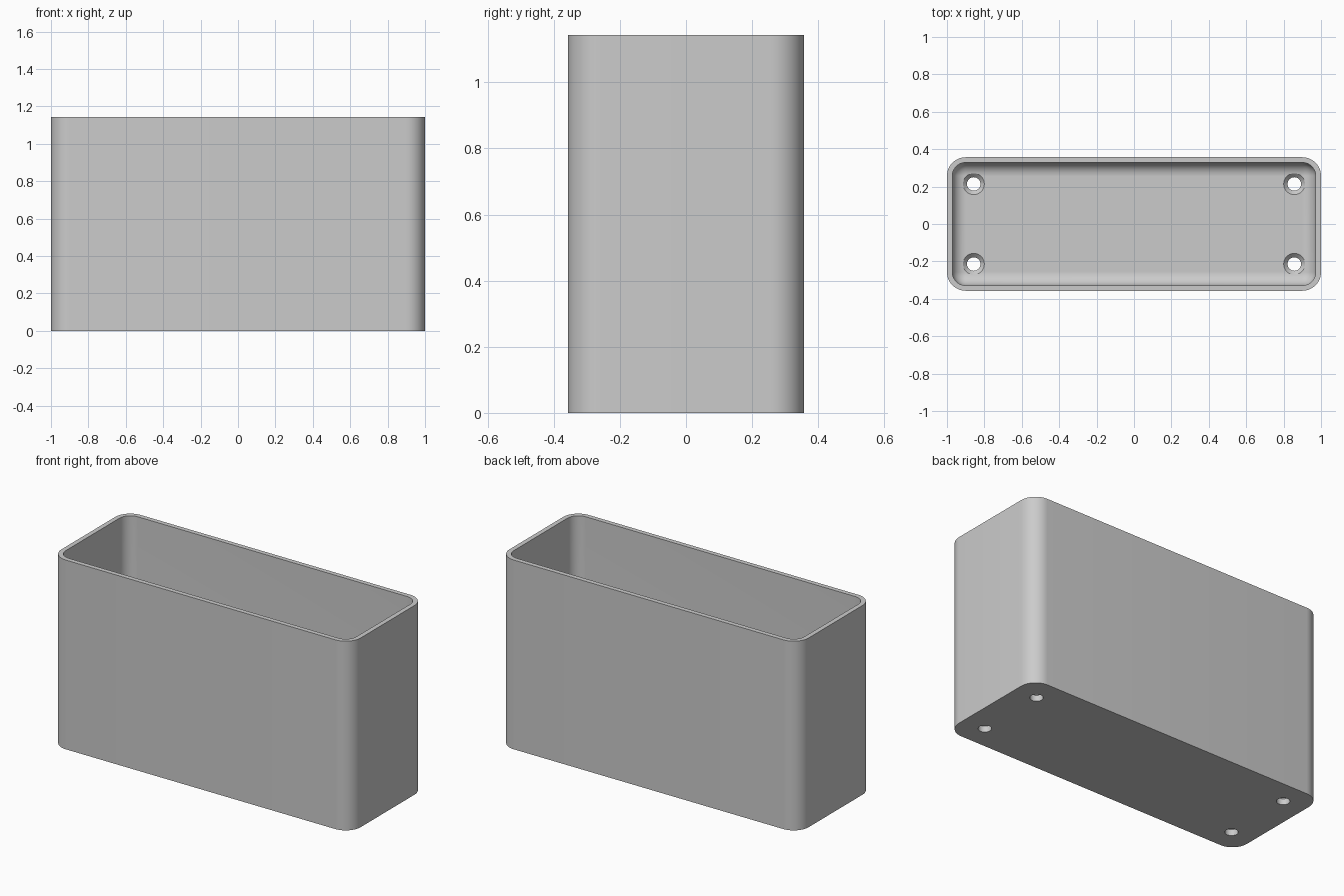
import bpy, bmesh
from math import sin, cos, pi

cube = bpy.data.objects.get("Cube")
if cube:
    bpy.data.objects.remove(cube, do_unlink=True)

WIDTH, DEPTH, HEIGHT = 2.0, 0.714, 1.143
WALL, FLOOR = 0.0286, 0.057
OUTER_R = 0.1
INNER_R = OUTER_R - WALL
STEPS = 12

grey = bpy.data.materials.new("plain grey")
grey.use_nodes = True
grey.diffuse_color = (0.6, 0.6, 0.6, 1)
grey.node_tree.nodes["Principled BSDF"].inputs["Base Color"].default_value = (0.6, 0.6, 0.6, 1)


def make_object(name, bm):
    bmesh.ops.remove_doubles(bm, verts=bm.verts, dist=0.0001)
    bmesh.ops.recalc_face_normals(bm, faces=bm.faces)
    mesh = bpy.data.meshes.new(name)
    bm.to_mesh(mesh)
    bm.free()
    mesh.materials.append(grey)
    obj = bpy.data.objects.new(name, mesh)
    bpy.context.collection.objects.link(obj)
    return obj


def rounded_loop(inset, z):
    """Points of the rounded rectangle, shrunk inwards by inset."""
    radius = max(OUTER_R - inset, 0)
    cx, cy = WIDTH / 2 - inset - radius, DEPTH / 2 - inset - radius
    points = []
    for i, (sx, sy) in enumerate([(1, 1), (-1, 1), (-1, -1), (1, -1)]):
        for k in range(STEPS + 1):
            a = (i + k / STEPS) * pi / 2
            points.append((sx * cx + radius * cos(a), sy * cy + radius * sin(a), z))
    return points


def loft(bm, loops):
    """Skin a stack of loops and cap both ends."""
    rings = [[bm.verts.new(p) for p in loop] for loop in loops]
    for a, b in zip(rings, rings[1:]):
        for i in range(len(a)):
            j = (i + 1) % len(a)
            bm.faces.new((a[i], a[j], b[j], b[i]))
    bm.faces.new(rings[0])
    bm.faces.new(rings[-1])


# Open box: outer wall, rim, inner wall, then the fillet down to the floor
loops = [rounded_loop(0, 0), rounded_loop(0, HEIGHT), rounded_loop(WALL, HEIGHT)]
for k in range(STEPS + 1):
    a = k / STEPS * pi / 2
    loops.append(rounded_loop(WALL + INNER_R * (1 - cos(a)), FLOOR + INNER_R * (1 - sin(a))))
bm = bmesh.new()
loft(bm, loops)
box = make_object("box_shell", bm)

# Four countersunk screw holes through the floor
HOLE_R, SINK_R, SIDES = 0.036, 0.057, 32
profile = [(HOLE_R, -0.1), (HOLE_R, FLOOR - SINK_R + HOLE_R), (SINK_R, FLOOR), (SINK_R, FLOOR + 0.1)]
bm = bmesh.new()
for x in (-0.857, 0.857):
    for y in (-0.214, 0.214):
        loft(bm, [[(x + r * cos(2 * pi * i / SIDES), y + r * sin(2 * pi * i / SIDES), z)
                   for i in range(SIDES)] for r, z in profile])
cutter = make_object("screw_hole_cutter", bm)
cutter.hide_render = True

cut = box.modifiers.new("screw holes", "BOOLEAN")
cut.operation = "DIFFERENCE"
cut.solver = "EXACT"
cut.object = cutter
bpy.ops.object.select_all(action="DESELECT")
bpy.context.view_layer.objects.active = box
box.select_set(True)
bpy.ops.object.modifier_apply(modifier=cut.name)
bpy.data.objects.remove(cutter, do_unlink=True)
bpy.ops.object.shade_smooth_by_angle(angle=pi / 6)
